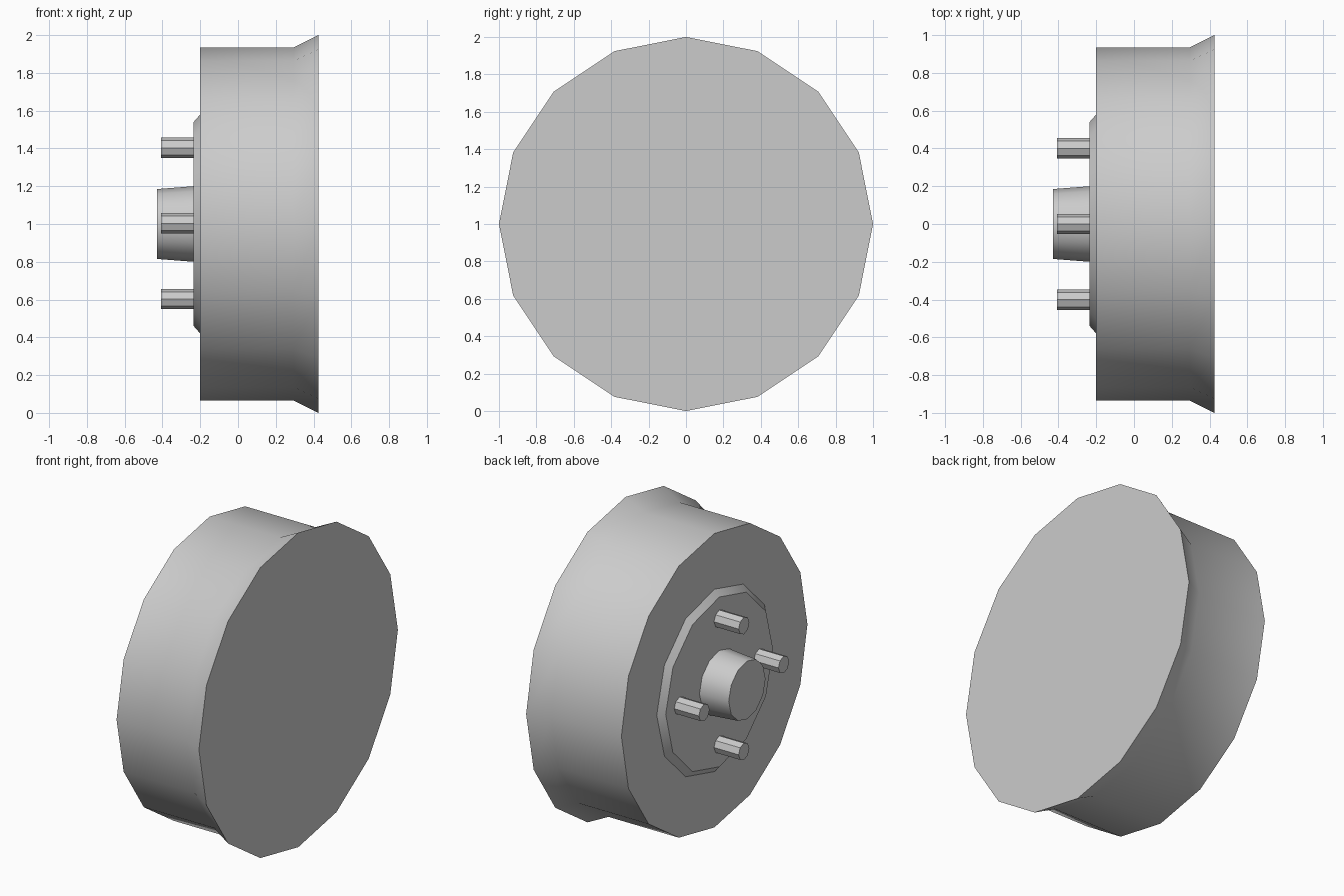
import bpy, bmesh, math
from mathutils import Vector

if "Cube" in bpy.data.objects:
    bpy.data.objects.remove(bpy.data.objects["Cube"])

def lathe(name, profile, sides, y=0.0, z=1.0):
    """Closed solid of revolution about the x axis; profile is (x, radius) pairs."""
    bm = bmesh.new()
    rings = []
    for x, r in profile:
        rings.append([bm.verts.new((x, y + r * math.sin(2 * math.pi * i / sides),
                                    z + r * math.cos(2 * math.pi * i / sides)))
                      for i in range(sides)])
    for a, b in zip(rings, rings[1:]):
        for i in range(sides):
            j = (i + 1) % sides
            bm.faces.new((a[i], a[j], b[j], b[i]))
    bm.faces.new(rings[0])
    bm.faces.new(rings[-1])
    bmesh.ops.recalc_face_normals(bm, faces=bm.faces[:])
    mesh = bpy.data.meshes.new(name)
    bm.to_mesh(mesh)
    bm.free()
    obj = bpy.data.objects.new(name, mesh)
    bpy.context.collection.objects.link(obj)
    bpy.ops.object.select_all(action='DESELECT')
    obj.select_set(True)
    bpy.context.view_layer.objects.active = obj
    bpy.ops.object.shade_smooth_by_angle(angle=math.radians(35))
    return obj

# Drum with flared rear flange
lathe("drum", [(-0.20, 0.935), (0.295, 0.935), (0.425, 1.0)], 16)

# Raised, chamfered mounting plate
lathe("mounting_plate", [(-0.20, 0.58), (-0.235, 0.54)], 12)

# Tapered centre hub
lathe("centre_hub", [(-0.235, 0.20), (-0.43, 0.185)], 12)

# Four wheel studs
for k in range(4):
    a = k * math.pi / 2
    lathe(f"wheel_stud_{k + 1}", [(-0.235, 0.054), (-0.408, 0.054)], 8,
          0.40 * math.sin(a), 1.003 + 0.40 * math.cos(a))
